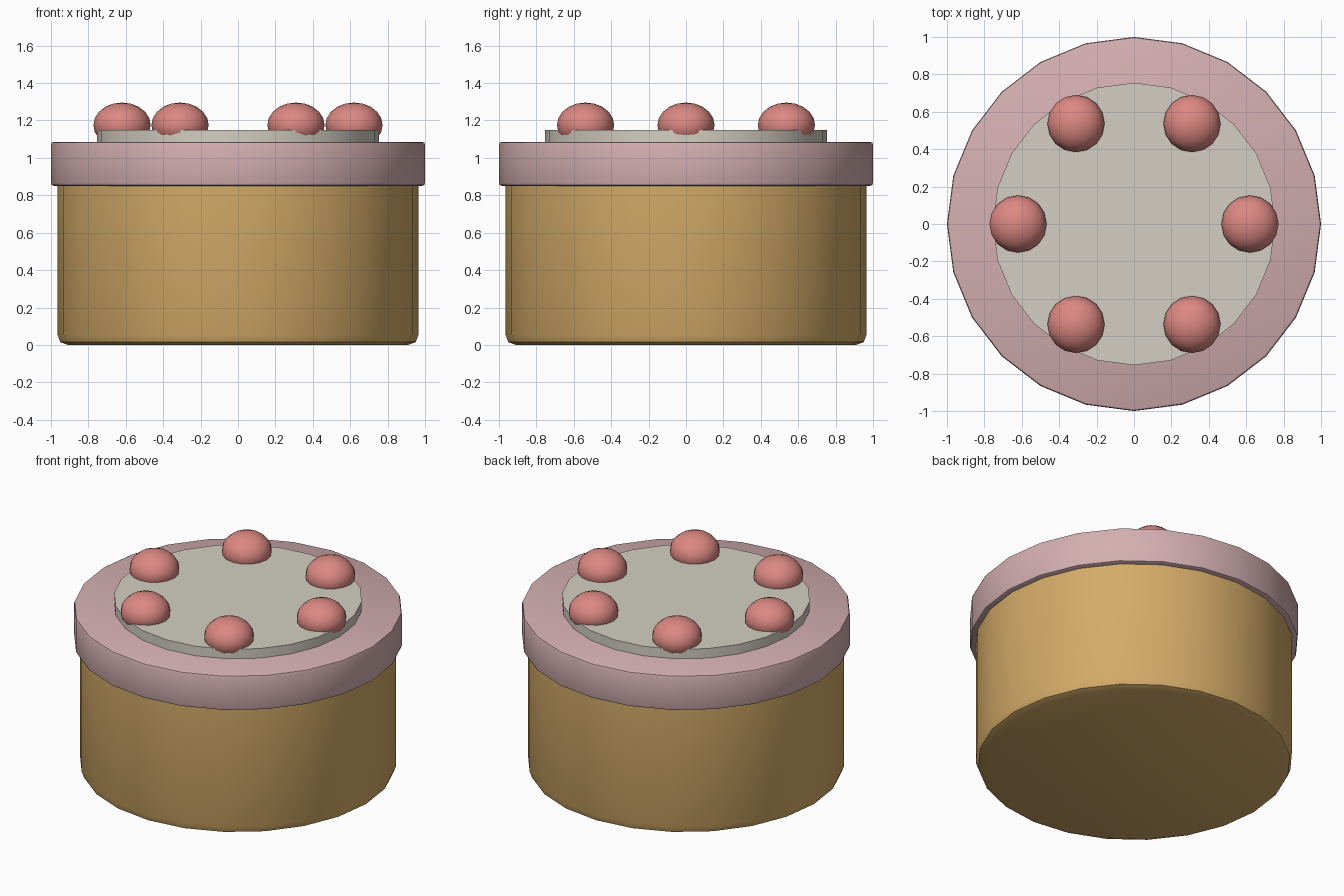
import bpy, math

cube = bpy.data.objects.get("Cube")
if cube:
    bpy.data.objects.remove(cube, do_unlink=True)

SIDES = 24


def material(name, srgb):
    color = [(c / 255 / 12.92) if c < 11 else ((c / 255 + 0.055) / 1.055) ** 2.4 for c in srgb] + [1]
    mat = bpy.data.materials.new(name)
    mat.use_nodes = True
    mat.diffuse_color = color
    mat.node_tree.nodes["Principled BSDF"].inputs["Base Color"].default_value = color
    return mat


def finish(obj, name, mat):
    obj.name = name
    obj.data.materials.append(mat)
    bpy.context.view_layer.objects.active = obj
    bpy.ops.object.shade_smooth_by_angle(angle=math.radians(32))
    return obj


def lathe(name, profile, mat):
    """Closed solid turned from (radius, height) points, bottom to top."""
    verts = [(r * math.cos(math.tau * i / SIDES), r * math.sin(math.tau * i / SIDES), z)
             for r, z in profile for i in range(SIDES)]
    faces = [tuple(reversed(range(SIDES))), tuple(range(len(verts) - SIDES, len(verts)))]
    for k in range(len(profile) - 1):
        for i in range(SIDES):
            a, b = k * SIDES + i, k * SIDES + (i + 1) % SIDES
            faces.append((a, b, b + SIDES, a + SIDES))
    mesh = bpy.data.meshes.new(name)
    mesh.from_pydata(verts, [], faces)
    obj = bpy.data.objects.new(name, mesh)
    bpy.context.collection.objects.link(obj)
    bpy.ops.object.select_all(action="DESELECT")
    obj.select_set(True)
    return finish(obj, name, mat)


biscuit = material("golden_biscuit", (212, 171, 104))
pink = material("dusty_pink", (212, 175, 177))
cream = material("pale_cream", (212, 207, 195))
coral = material("coral_red", (220, 136, 130))

# Drum body with a softened lower rim
lathe("body", [(0.91, 0), (0.95, 0.015), (0.965, 0.055), (0.965, 0.87)], biscuit)

# Overhanging lid with narrow bevels
lathe("lid", [(0.985, 0.85), (0.996, 0.855), (1, 0.866),
              (1, 1.07), (0.996, 1.081), (0.985, 1.086)], pink)

# Raised disc on the lid
lathe("top_disc", [(0.755, 1.07), (0.755, 1.15)], cream)

# Ring of flattened balls
for n in range(6):
    a = math.tau * n / 6
    bpy.ops.mesh.primitive_uv_sphere_add(
        segments=16, ring_count=10, radius=0.153,
        location=(0.62 * math.cos(a), 0.62 * math.sin(a), 1.175))
    ball = bpy.context.object
    ball.scale.z = 0.79
    finish(ball, f"ball_{n + 1}", coral)
